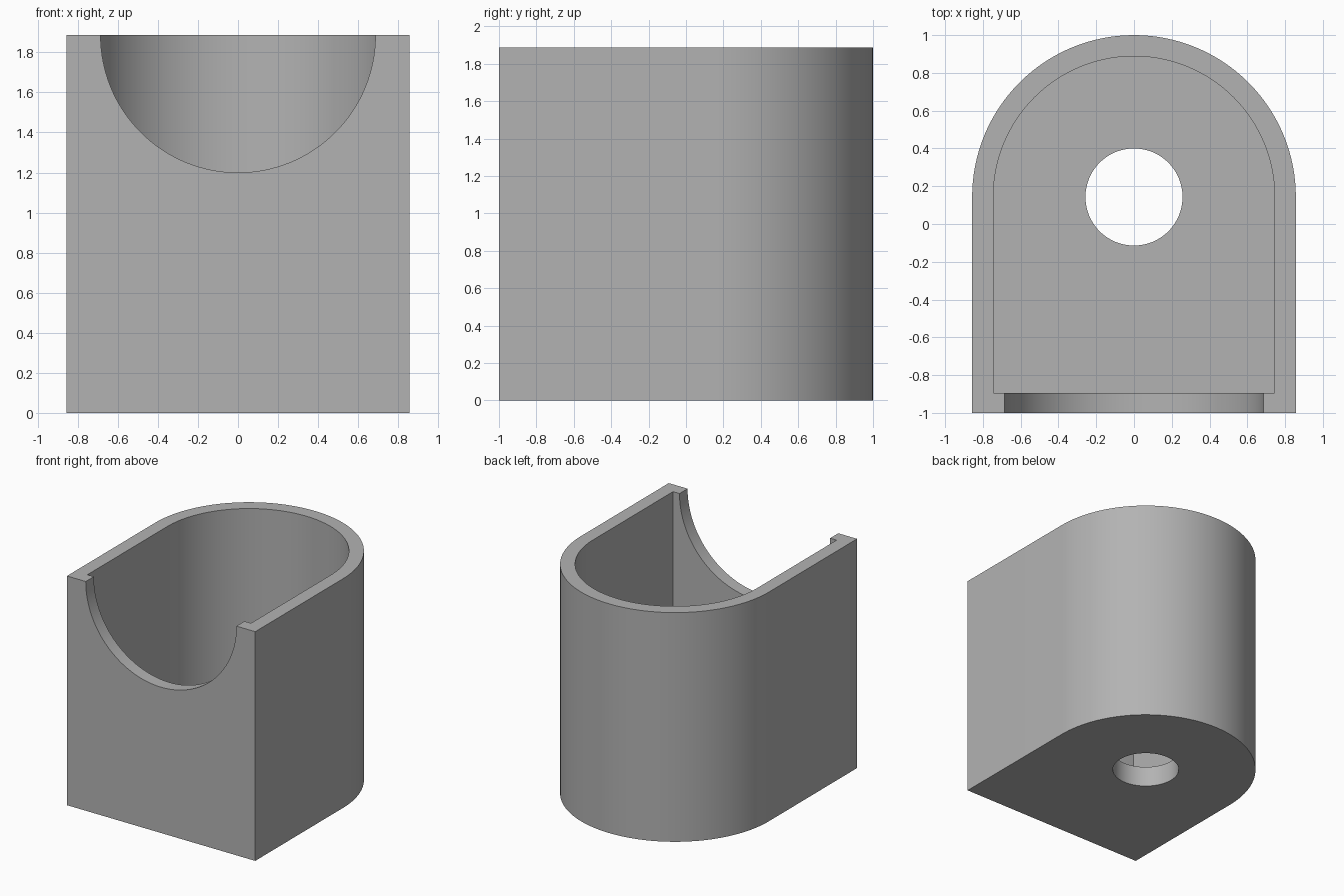
import bpy, bmesh, math
from mathutils import Matrix

default = bpy.data.objects.get("Cube")
if default:
    bpy.data.objects.remove(default, do_unlink=True)

HEIGHT, ARC_Y = 1.886, 0.143
FLOOR = 0.171

grey = bpy.data.materials.new("plain grey")
grey.use_nodes = True
colour = (0.45, 0.45, 0.45, 1)
grey.diffuse_color = colour
grey.node_tree.nodes["Principled BSDF"].inputs["Base Color"].default_value = colour


def make_object(name, bm):
    bmesh.ops.recalc_face_normals(bm, faces=bm.faces)
    mesh = bpy.data.meshes.new(name)
    bm.to_mesh(mesh)
    bm.free()
    mesh.materials.append(grey)
    obj = bpy.data.objects.new(name, mesh)
    bpy.context.collection.objects.link(obj)
    return obj


def arch_prism(name, radius, front, bottom, top, steps=64):
    """Upright prism with a straight front and a half-round back."""
    outline = [(-radius, front), (radius, front)]
    for i in range(steps + 1):
        a = math.pi * i / steps
        outline.append((radius * math.cos(a), ARC_Y + radius * math.sin(a)))
    bm = bmesh.new()
    base = bm.faces.new([bm.verts.new((x, y, bottom)) for x, y in outline])
    raised = bmesh.ops.extrude_face_region(bm, geom=[base])["geom"]
    verts = [v for v in raised if isinstance(v, bmesh.types.BMVert)]
    bmesh.ops.translate(bm, verts=verts, vec=(0, 0, top - bottom))
    return make_object(name, bm)


def cylinder(name, radius, depth, matrix):
    bm = bmesh.new()
    bmesh.ops.create_cone(bm, cap_ends=True, segments=128, radius1=radius,
                          radius2=radius, depth=depth, matrix=matrix)
    return make_object(name, bm)


# Outer body
holder = arch_prism("holder_body", 0.857, -1, 0, HEIGHT)

# Inner cavity, round floor hole and half-round front notch
cutters = [
    arch_prism("cavity_cutter", 0.745, -0.895, FLOOR, HEIGHT + 0.2),
    cylinder("floor_hole_cutter", 0.257, 1, Matrix.Translation((0, ARC_Y, 0))),
    cylinder("front_notch_cutter", 0.686, 0.6,
             Matrix.Translation((0, -1, HEIGHT)) @ Matrix.Rotation(math.pi / 2, 4, "X")),
]
bpy.ops.object.select_all(action="DESELECT")
bpy.context.view_layer.objects.active = holder
holder.select_set(True)
for cutter in cutters:
    mod = holder.modifiers.new(cutter.name, "BOOLEAN")
    mod.operation = "DIFFERENCE"
    mod.solver = "EXACT"
    mod.object = cutter
    bpy.ops.object.modifier_apply(modifier=mod.name)
    bpy.data.objects.remove(cutter, do_unlink=True)

bpy.ops.object.shade_smooth_by_angle(angle=math.radians(30))
